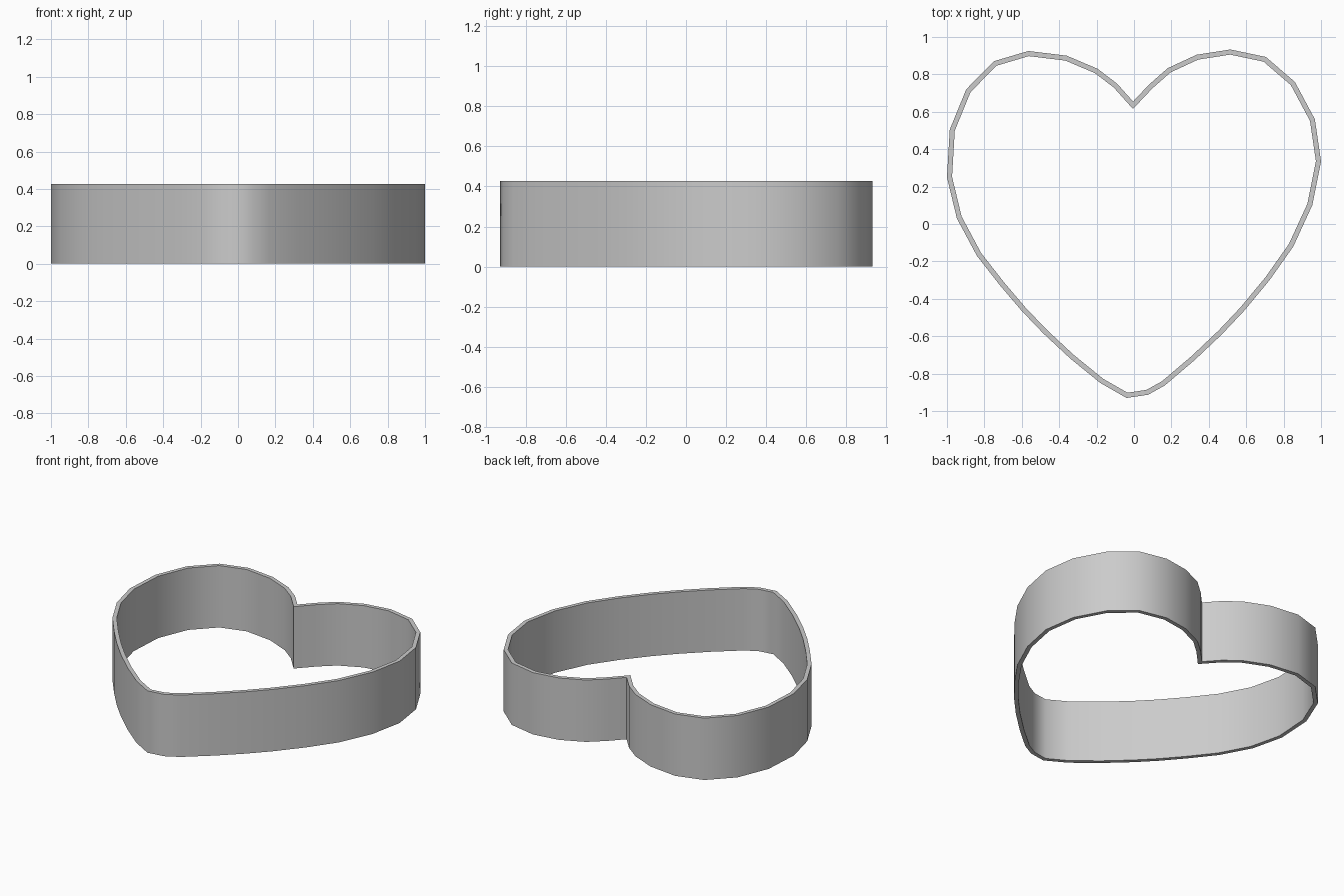
import bpy, bmesh
from mathutils import Vector

if "Cube" in bpy.data.objects:
    bpy.data.objects.remove(bpy.data.objects["Cube"])

HEIGHT, WALL = 0.427, 0.027

# Outer outline of the heart, clockwise from the notch
OUTLINE = [Vector(p) for p in (
    (-0.005, 0.655), (0.08, 0.745), (0.18, 0.833), (0.335, 0.905), (0.515, 0.933),
    (0.705, 0.893), (0.86, 0.76), (0.967, 0.56), (1.0, 0.335), (0.953, 0.10),
    (0.852, -0.12), (0.725, -0.30), (0.59, -0.463), (0.47, -0.59), (0.325, -0.727),
    (0.165, -0.863), (0.075, -0.913), (-0.04, -0.93), (-0.18, -0.85), (-0.34, -0.72),
    (-0.485, -0.585), (-0.60, -0.465), (-0.715, -0.33), (-0.84, -0.17), (-0.947, 0.03),
    (-1.0, 0.25), (-0.985, 0.505), (-0.897, 0.72), (-0.75, 0.87), (-0.565, 0.925),
    (-0.36, 0.90), (-0.195, 0.83), (-0.09, 0.75))]


def inset(points, d):
    """Mitred inward offset of a clockwise closed outline."""
    result = []
    for i, p in enumerate(points):
        a = (p - points[i - 1]).normalized()
        b = (points[(i + 1) % len(points)] - p).normalized()
        na, nb = Vector((a.y, -a.x)), Vector((b.y, -b.x))
        m = (na + nb).normalized()
        result.append(p + m * d / m.dot(na))
    return result


# Open heart band: outer wall, top rim, inner wall, bottom rim
bm = bmesh.new()
inner = inset(OUTLINE, WALL)
rings = [[bm.verts.new((p.x, p.y, z)) for p in pts]
         for pts, z in ((OUTLINE, 0), (OUTLINE, HEIGHT), (inner, HEIGHT), (inner, 0))]
n = len(OUTLINE)
for k in range(4):
    lo, hi = rings[k], rings[(k + 1) % 4]
    for i in range(n):
        j = (i + 1) % n
        bm.faces.new((lo[i], lo[j], hi[j], hi[i]))
bmesh.ops.recalc_face_normals(bm, faces=bm.faces)

mesh = bpy.data.meshes.new("heart_band")
bm.to_mesh(mesh)
bm.free()
band = bpy.data.objects.new("heart_band", mesh)
bpy.context.collection.objects.link(band)

# Smooth walls with crisp rims and notch
bpy.context.view_layer.objects.active = band
band.select_set(True)
bpy.ops.object.shade_smooth_by_angle(angle=0.8)
